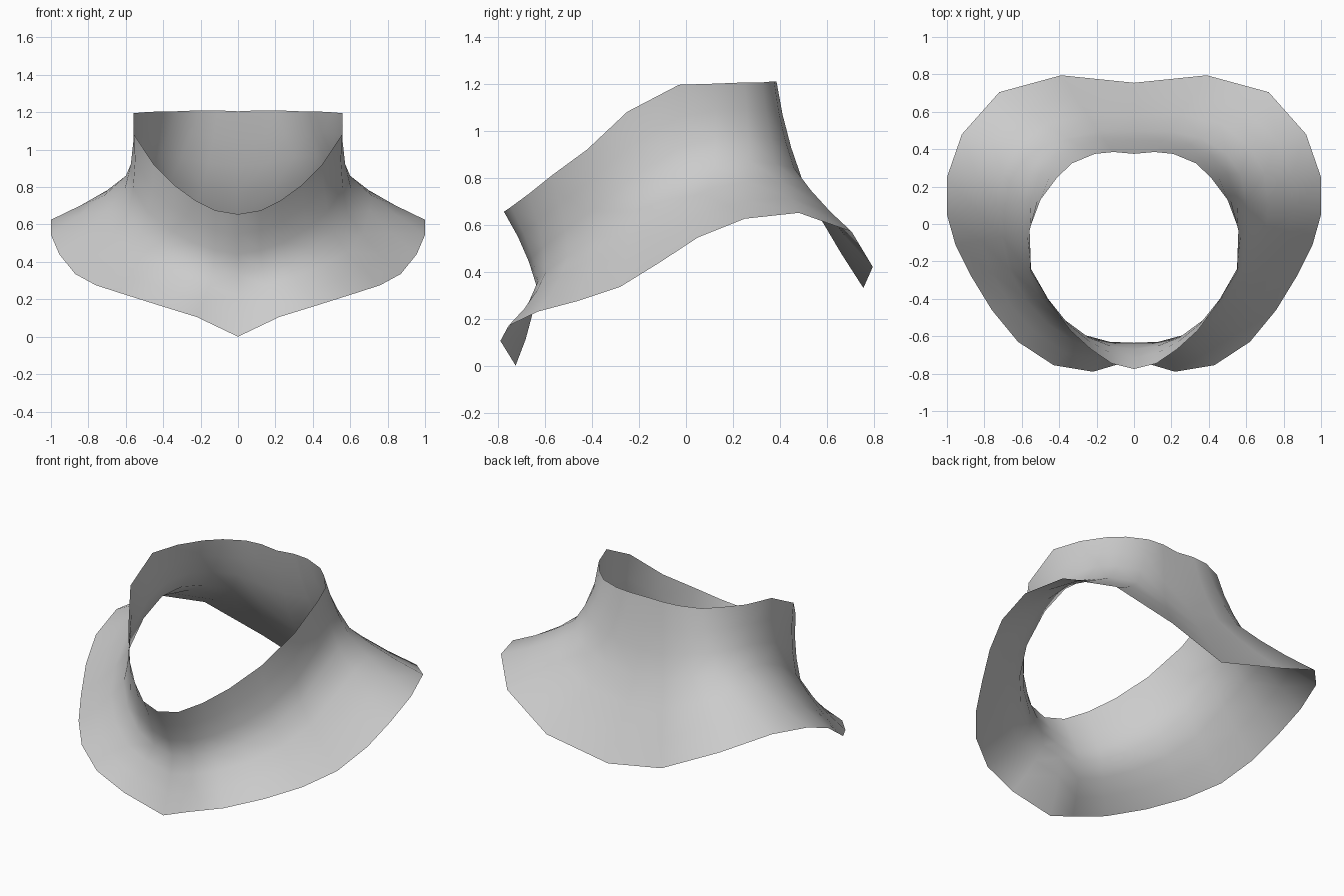
import bpy, bmesh
from mathutils import Vector

if "Cube" in bpy.data.objects:
    bpy.data.objects.remove(bpy.data.objects["Cube"])

# Half rings, from front centre round the right side to back centre
rim = [(0, -.775, .655), (.12, -.745, .675), (.23, -.67, .73), (.34, -.57, .81),
       (.45, -.42, .92), (.555, -.25, 1.08), (.56, -.03, 1.195), (.50, .13, 1.20),
       (.41, .25, 1.205), (.33, .325, 1.205), (.21, .375, 1.21), (.11, .385, 1.21),
       (0, .375, 1.205)]
neck = [(0, -.635, .335), (.13, -.63, .36), (.26, -.595, .40), (.40, -.50, .47),
        (.51, -.38, .55), (.585, -.23, .66), (.605, -.05, .79), (.60, .12, .86),
        (.57, .27, .87), (.49, .38, .86), (.36, .46, .84), (.19, .495, .79),
        (0, .495, .77)]
hem = [(0, -.725, 0), (.22, -.79, .105), (.43, -.755, .17), (.62, -.63, .23),
       (.76, -.46, .275), (.87, -.28, .335), (.955, -.11, .44), (1, .05, .545),
       (1, .25, .625), (.92, .48, .65), (.72, .705, .57), (.39, .795, .42),
       (0, .755, .33)]


def profile(a, b, c, t):
    """Softly curved profile through rim, neck and hem."""
    a, b, c = Vector(a), Vector(b), Vector(c)
    curve = a * (1 - t) * (1 - 2 * t) + b * 4 * t * (1 - t) + c * t * (2 * t - 1)
    line = a.lerp(b, 2 * t) if t < .5 else b.lerp(c, 2 * t - 1)
    return curve.lerp(line, .5)


# Loft the half collar
bm = bmesh.new()
steps = 6
rings = [[bm.verts.new(profile(a, b, c, i / steps)) for a, b, c in zip(rim, neck, hem)]
         for i in range(steps + 1)]
for top, low in zip(rings, rings[1:]):
    for j in range(len(rim) - 1):
        bm.faces.new((top[j], low[j], low[j + 1], top[j + 1]))
for f in bm.faces:
    f.smooth = True
mesh = bpy.data.meshes.new("cowl_collar")
bm.to_mesh(mesh)
bm.free()
collar = bpy.data.objects.new("cowl_collar", mesh)
bpy.context.collection.objects.link(collar)

# Mirror to the left side
mirror = collar.modifiers.new("mirror", 'MIRROR')
mirror.use_axis[0] = True
mirror.use_clip = True
